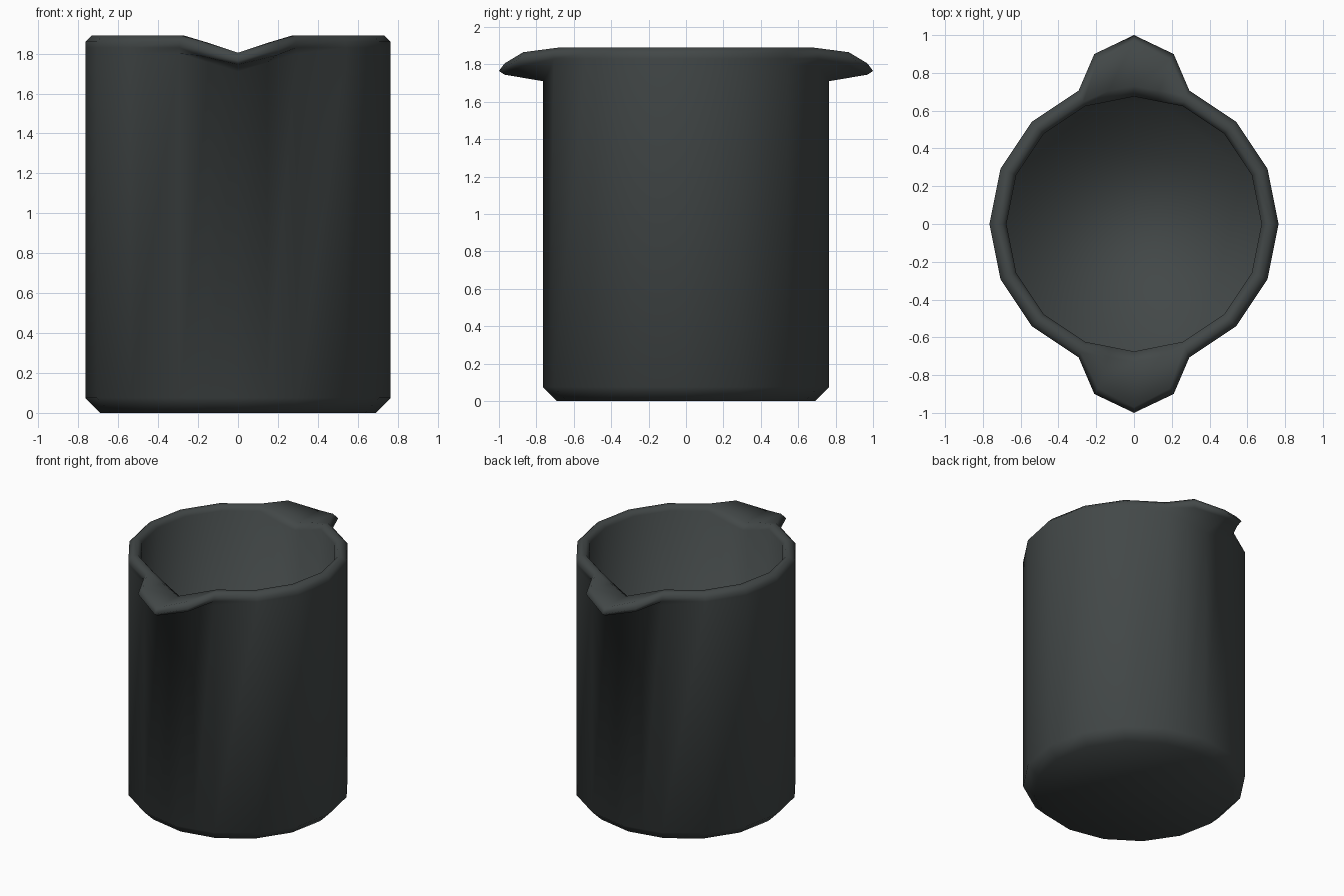
import bpy, bmesh, math

if "Cube" in bpy.data.objects:
    bpy.data.objects.remove(bpy.data.objects["Cube"])

# Columns round the beaker: 16 sides, plus one extra column on each half of a spout
# kind: 0 plain wall, 1 spout root, 2 spout shoulder, 3 spout tip
def point(deg):
    a = math.radians(deg)
    return math.cos(a), math.sin(a)

columns = []
for i in range(16):
    x, y = point(i * 22.5)
    q = i % 8
    kind = {3: 1, 4: 3, 5: 1}.get(q, 0)
    columns.append((x, y, kind))
    if q in (3, 4):
        x2, y2 = point((i + 1) * 22.5)
        columns.append(((x + x2) / 2, (y + y2) / 2, 2))

# Rows from outer base, over the rim, down to the inner floor:
# radius, height, spout overrides {kind: (|x|, |y|, z)}
rows = [
    (0.69, 0.0, {}),
    (0.765, 0.075, {}),
    (0.765, 1.80, {2: (0.146, 0.736, 1.755), 3: (0, 0.765, 1.71)}),
    (0.765, 1.83, {2: (0.19, 0.88, 1.79), 3: (0, 0.97, 1.745)}),
    (0.765, 1.86, {2: (0.21, 0.90, 1.825), 3: (0, 1.0, 1.765)}),
    (0.735, 1.89, {2: (0.19, 0.87, 1.865), 3: (0, 0.97, 1.805)}),
    (0.70, 1.89, {2: (0.135, 0.705, 1.85), 3: (0, 0.73, 1.80)}),
    (0.675, 1.86, {2: (0.129, 0.649, 1.81), 3: (0, 0.675, 1.765)}),
    (0.675, 0.08, {}),
]

bm = bmesh.new()
rings = []
for r, z, spout in rows:
    ring = []
    for x, y, kind in columns:
        co = (x * r, y * r, z)
        if kind in spout:
            sx, sy, sz = spout[kind]
            co = (math.copysign(sx, x), math.copysign(sy, y), sz)
        ring.append(bm.verts.new(co))
    rings.append(ring)

# Walls, rim and spouts
n = len(columns)
for a, b in zip(rings, rings[1:]):
    for i in range(n):
        j = (i + 1) % n
        bm.faces.new((a[i], a[j], b[j], b[i]))

# Base and inner floor
bm.faces.new(rings[0][::-1])
bm.faces.new(rings[-1])
bmesh.ops.recalc_face_normals(bm, faces=bm.faces)
for f in bm.faces:
    f.smooth = True

mesh = bpy.data.meshes.new("beaker")
bm.to_mesh(mesh)
bm.free()
mat = bpy.data.materials.new("dark slate grey")
mat.diffuse_color = (0.055, 0.064, 0.064, 1)
mat.use_nodes = True
mat.node_tree.nodes["Principled BSDF"].inputs["Base Color"].default_value = mat.diffuse_color
mesh.materials.append(mat)
beaker = bpy.data.objects.new("beaker", mesh)
bpy.context.collection.objects.link(beaker)
